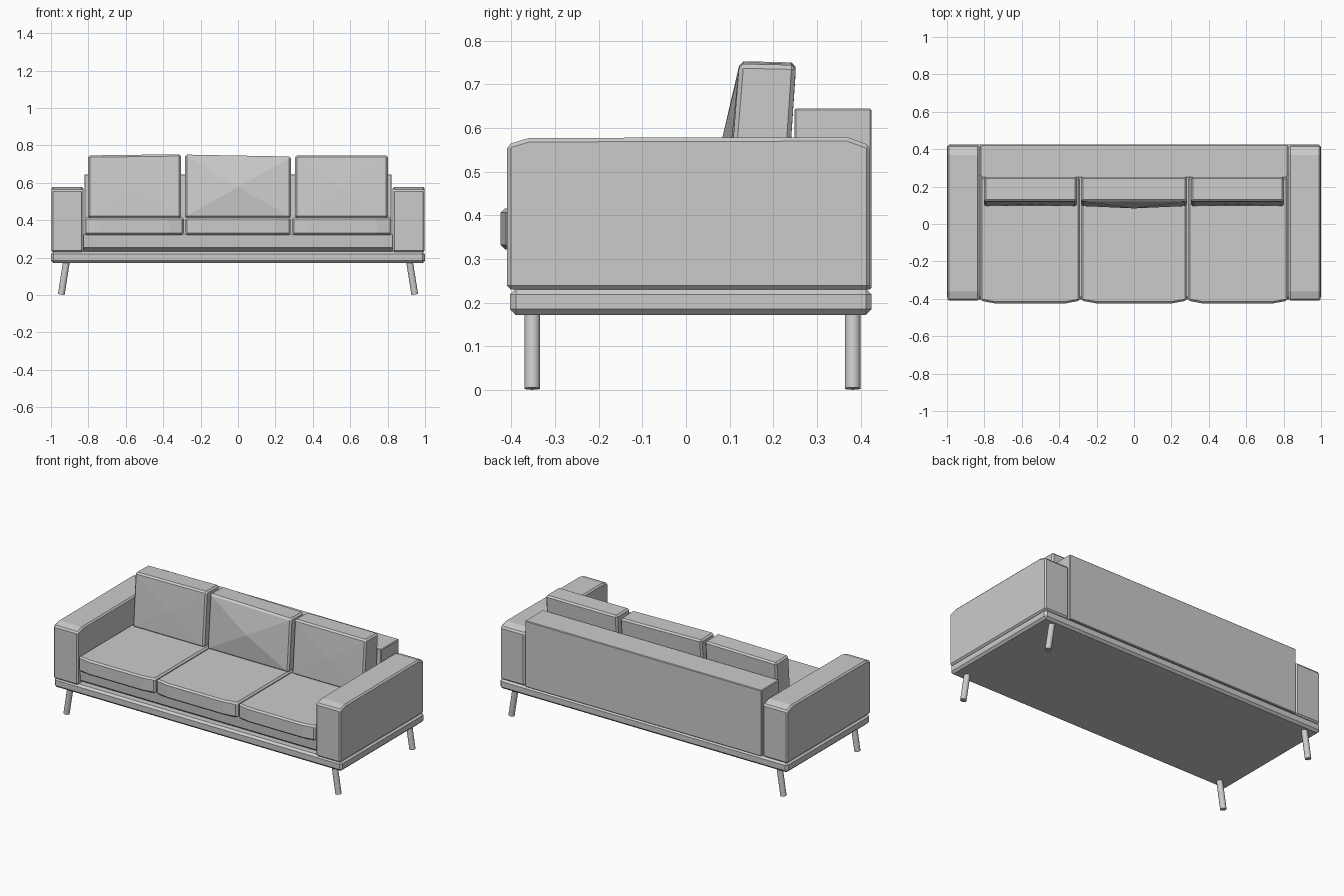
import bpy, bmesh
from mathutils import Vector

if "Cube" in bpy.data.objects:
    bpy.data.objects.remove(bpy.data.objects["Cube"])


def prism(name, outline, lo, hi, bevel=0.0, axis='Z', bulge=None):
    """Extrude a 2D outline along Z (x, y outline) or X (y, z outline), chamfer it,
    and optionally poke the front face out to a puffed centre point."""
    def place(p, h):
        return (p[0], p[1], h) if axis == 'Z' else (h, p[0], p[1])
    bm = bmesh.new()
    a = [bm.verts.new(place(p, lo)) for p in outline]
    b = [bm.verts.new(place(p, hi)) for p in outline]
    n = len(outline)
    bm.faces.new(a[::-1])
    bm.faces.new(b)
    for i in range(n):
        j = (i + 1) % n
        bm.faces.new((a[i], a[j], b[j], b[i]))
    bmesh.ops.recalc_face_normals(bm, faces=bm.faces)
    if bevel:
        edges = [e for e in bm.edges if e.calc_face_angle(0) > 0.5]
        bmesh.ops.bevel(bm, geom=edges, offset=bevel, segments=1,
                        profile=0.5, affect='EDGES')
    if bulge:
        bm.normal_update()
        front = max((f for f in bm.faces if f.normal.y < -0.7),
                    key=lambda f: f.calc_area())
        center = bmesh.ops.poke(bm, faces=[front])['verts'][0]
        center.co.y -= bulge
    mesh = bpy.data.meshes.new(name)
    bm.to_mesh(mesh)
    bm.free()
    obj = bpy.data.objects.new(name, mesh)
    bpy.context.collection.objects.link(obj)
    return obj


def rect(x0, x1, y0, y1):
    return [(x0, y0), (x1, y0), (x1, y1), (x0, y1)]


# Base platform
prism("base", rect(-1, 1, -0.403, 0.425), 0.172, 0.232, 0.013)

# Seat deck, chamfered where it meets the base
deck = [(-0.35, 0.23), (-0.385, 0.255), (-0.39, 0.325), (0.26, 0.325), (0.26, 0.23)]
prism("seat_deck", deck, -0.825, 0.825, axis='X')

# Backrest
prism("backrest", rect(-0.822, 0.822, 0.248, 0.425), 0.23, 0.645, 0.004)

# Arms: top slopes off a little towards the front and back
arm = [(-0.41, 0.23), (-0.41, 0.562), (-0.36, 0.577), (0.37, 0.579),
       (0.422, 0.56), (0.422, 0.23)]
for side, label in ((-1, "left"), (1, "right")):
    x0, x1 = sorted((side * 0.827, side * 0.998))
    prism(label + "_arm", arm, x0, x1, 0.009, axis='X')

# Seat cushions with a softly bowed front
for label, x0, x1 in (("left", -0.822, -0.289), ("middle", -0.282, 0.282),
                      ("right", 0.289, 0.822)):
    w = x1 - x0
    plan = [(x0, -0.41), (x0 + 0.15 * w, -0.425), (x1 - 0.15 * w, -0.425),
            (x1, -0.41), (x1, 0.25), (x0, 0.25)]
    prism(label + "_seat_cushion", plan, 0.322, 0.416, 0.01)

# Back cushions, leaning back with a puffed front
for label, x0, x1, puff in (("left", -0.802, -0.305, 0.004),
                            ("middle", -0.283, 0.283, 0.025),
                            ("right", 0.305, 0.802, 0.004)):
    side = [(0.095, 0.412), (0.122, 0.745), (0.252, 0.742), (0.23, 0.412)]
    obj = prism(label + "_back_cushion", side, x0, x1, 0.01, axis='X', bulge=puff)
    # Uneven top: the middle crowns, the outer pair dip at their inner corner
    for v in obj.data.vertices:
        if v.co.z > 0.7:
            if label == "middle":
                v.co.z += 0.006 if v.co.x < 0 else -0.004
            else:
                v.co.z += 0.008 if abs(v.co.x) < 0.5 and x0 < 0 else 0.002

# Splayed round legs
for sx, xl in ((-1, "left"), (1, "right")):
    for y, yl in ((-0.352, "front"), (0.382, "back")):
        bottom, top = Vector((sx * 0.945, y, 0.003)), Vector((sx * 0.917, y, 0.18))
        axis = top - bottom
        bpy.ops.mesh.primitive_cylinder_add(
            vertices=16, radius=0.018, depth=axis.length,
            location=(bottom + top) / 2,
            rotation=axis.to_track_quat('Z', 'Y').to_euler())
        leg = bpy.context.object
        leg.name = yl + "_" + xl + "_leg"
        bpy.ops.object.shade_smooth_by_angle()
